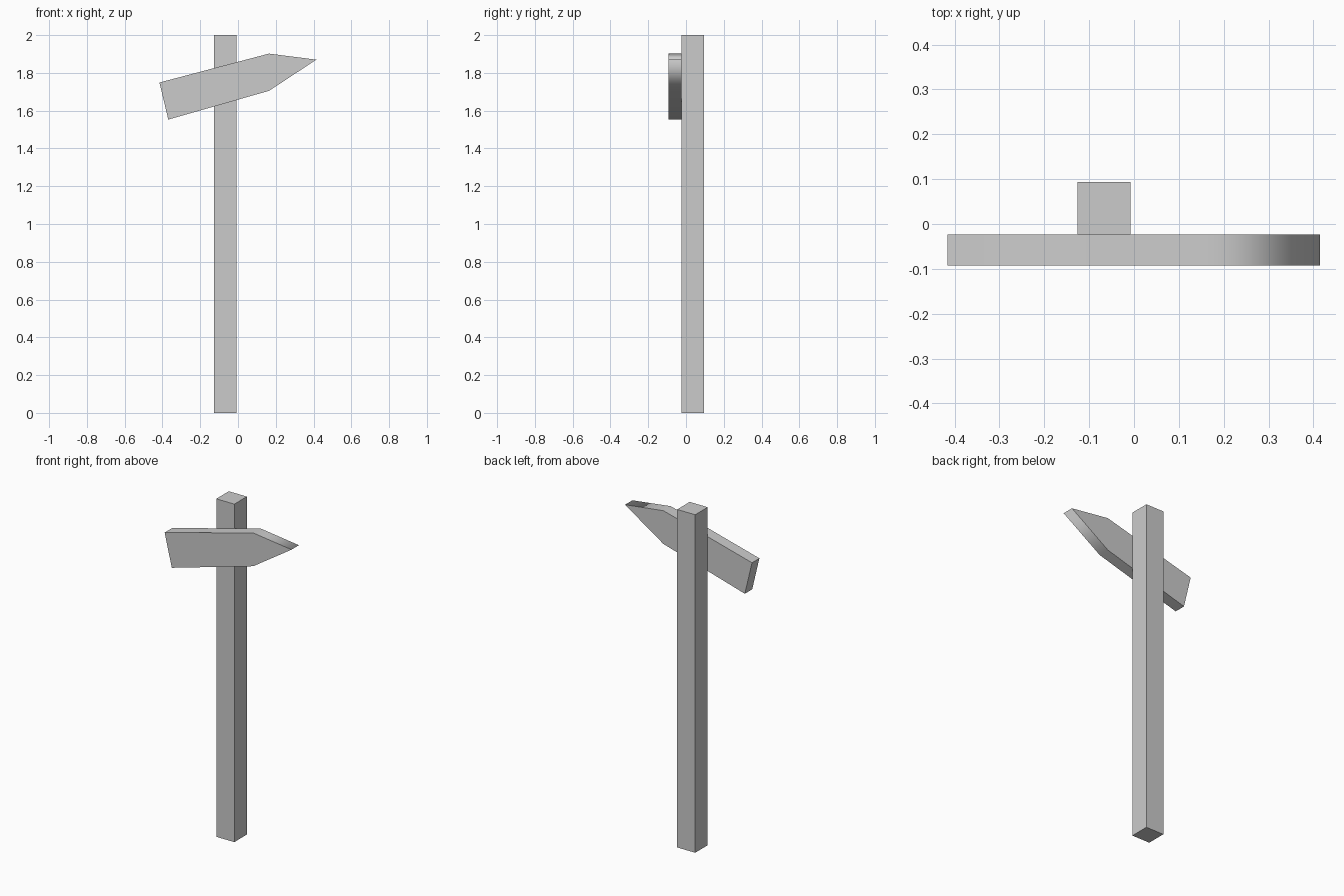
import bpy, bmesh

if "Cube" in bpy.data.objects:
    bpy.data.objects.remove(bpy.data.objects["Cube"])


def prism(name, outline, y0, y1, soft=()):
    """Extrude an x/z outline from y0 to y1; 'soft' lists corners shaded smoothly."""
    bm = bmesh.new()
    front = [bm.verts.new((x, y0, z)) for x, z in outline]
    back = [bm.verts.new((x, y1, z)) for x, z in outline]
    n = len(outline)
    bm.faces.new(front)
    bm.faces.new(back[::-1])
    for i in range(n):
        j = (i + 1) % n
        bm.faces.new((front[j], front[i], back[i], back[j]))
    bmesh.ops.recalc_face_normals(bm, faces=bm.faces)
    if soft:
        for f in bm.faces:
            f.smooth = True
        for e in bm.edges:
            e.smooth = False
        for i in soft:
            bm.edges.get((front[i], back[i])).smooth = True
    mesh = bpy.data.meshes.new(name)
    bm.to_mesh(mesh)
    bm.free()
    obj = bpy.data.objects.new(name, mesh)
    bpy.context.collection.objects.link(obj)
    return obj


# Square upright post
prism("post", [(-0.126, 0), (-0.008, 0), (-0.008, 2), (-0.126, 2)], -0.023, 0.094)

# Tilted arrow board on the front of the post, softened around the point
arrow = [(-0.369, 1.553), (0.164, 1.705), (0.415, 1.87), (0.164, 1.902), (-0.416, 1.749)]
prism("arrow_board", arrow, -0.092, -0.023, soft=(1, 2, 3))
